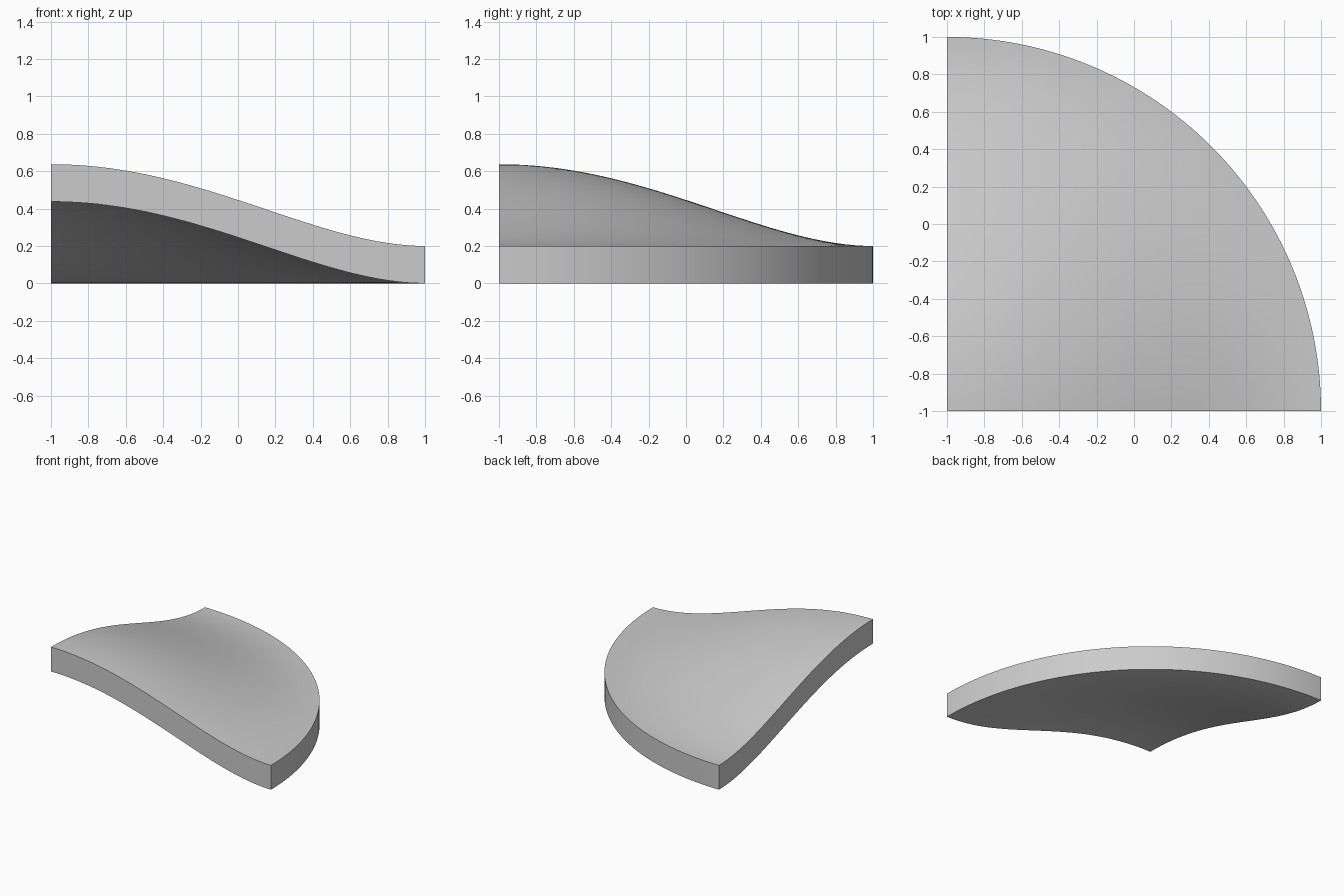
import bpy, bmesh, math

RADIUS, RISE, THICK = 2.0, 0.437, 0.2
RINGS, SEGMENTS = 40, 64

cube = bpy.data.objects.get("Cube")
if cube:
    bpy.data.objects.remove(cube, do_unlink=True)

# Single plain grey
grey = bpy.data.materials.new("light_grey")
grey.use_nodes = True
colour = (0.6, 0.6, 0.6, 1)
grey.diffuse_color = colour
grey.node_tree.nodes["Principled BSDF"].inputs["Base Color"].default_value = colour


def height(t):
    """Bell profile: level at the axis, level again at the rim."""
    return RISE * (1 - t * t) ** 2


# Closed cross-section: out along the top, back along the underside
steps = [i / RINGS for i in range(RINGS + 1)]
section = [(RADIUS * t, height(t) + THICK) for t in steps]
section += [(RADIUS * t, height(t)) for t in reversed(steps)]

# Sweep the section a quarter turn about the corner
bm = bmesh.new()
sweep = []
for s in range(SEGMENTS + 1):
    a = math.pi / 2 * s / SEGMENTS
    sweep.append([bm.verts.new((r * math.cos(a) - 1, r * math.sin(a) - 1, z))
                  for r, z in section])
for one, two in zip(sweep, sweep[1:]):
    for i in range(len(section) - 1):
        bm.faces.new((one[i], one[i + 1], two[i + 1], two[i]))

# Flat cut ends, built as strips between top and underside
for end in (sweep[0], sweep[-1]):
    for i in range(RINGS):
        bm.faces.new((end[i], end[i + 1], end[-2 - i], end[-1 - i]))

bmesh.ops.remove_doubles(bm, verts=bm.verts[:], dist=0.0001)
bmesh.ops.recalc_face_normals(bm, faces=bm.faces[:])

mesh = bpy.data.meshes.new("curved_quarter_slab")
bm.to_mesh(mesh)
bm.free()
mesh.materials.append(grey)
slab = bpy.data.objects.new("curved_quarter_slab", mesh)
bpy.context.collection.objects.link(slab)

# Smooth surfaces with crisp edges
bpy.ops.object.select_all(action="DESELECT")
slab.select_set(True)
bpy.context.view_layer.objects.active = slab
bpy.ops.object.shade_smooth_by_angle(angle=math.radians(30))
